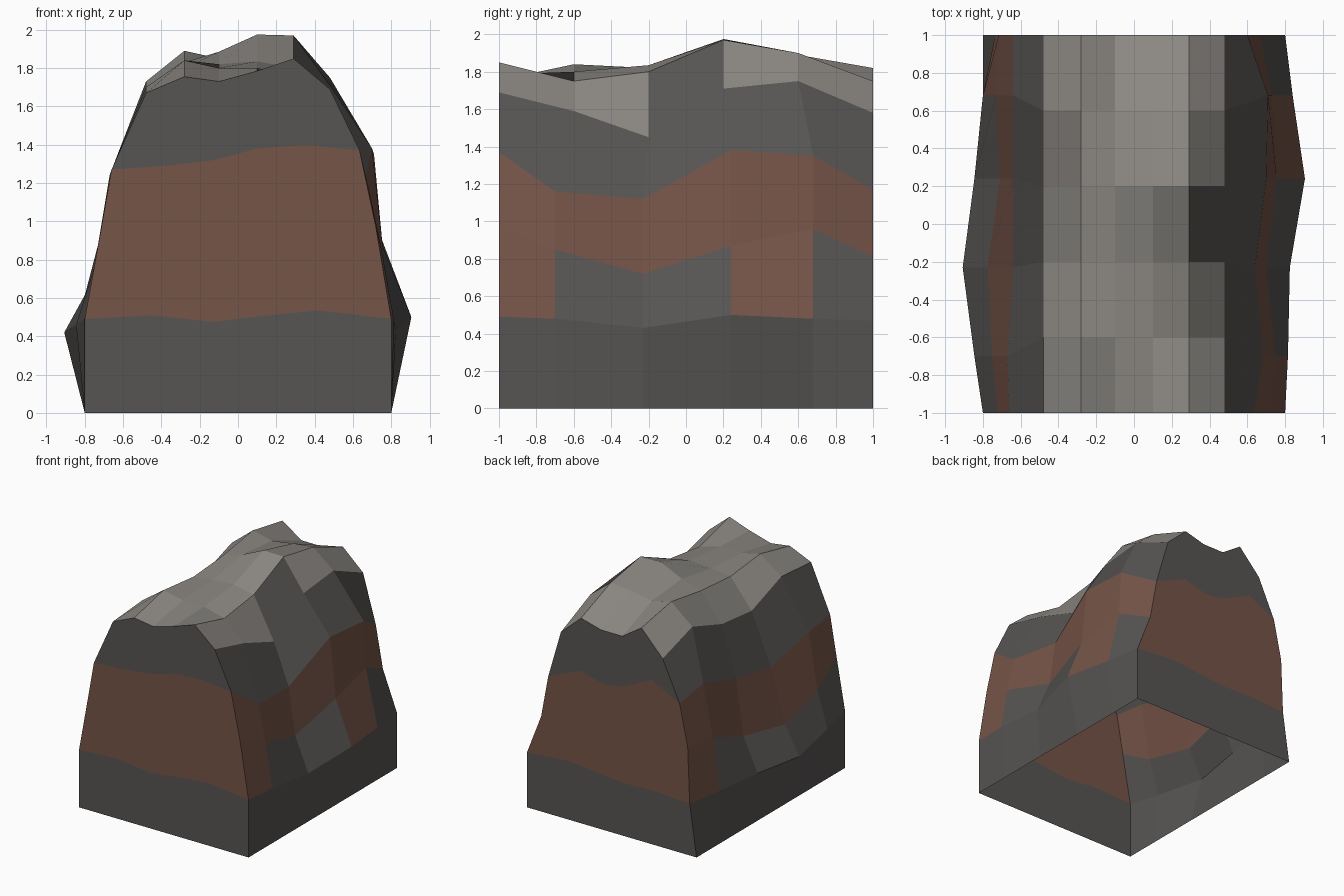
import bpy, bmesh

cube = bpy.data.objects.get("Cube")
if cube:
    bpy.data.objects.remove(cube, do_unlink=True)


def make_material(name, colour):
    material = bpy.data.materials.new(name)
    material.use_nodes = True
    material.diffuse_color = (*colour, 1)
    shader = next(n for n in material.node_tree.nodes if n.type == 'BSDF_PRINCIPLED')
    shader.inputs["Base Color"].default_value = (*colour, 1)
    shader.inputs["Roughness"].default_value = 0.9
    return material


materials = [
    make_material("dark_stone", (0.095, 0.09, 0.086)),
    make_material("red_brown_strata", (0.18, 0.089, 0.064)),
    make_material("pale_cap_stone", (0.26, 0.245, 0.225)),
]
DARK, BROWN, PALE = range(3)

# Summit height field, one row per depth station
top_x = [-.48, -.28, -.1, .1, .29, .48]
top_y = [-1, -.6, -.2, .2, .6, 1]
top_z = [
    [1.67, 1.755, 1.73, 1.785, 1.85, 1.69],
    [1.7, 1.84, 1.8, 1.8, 1.75, 1.59],
    [1.56, 1.8, 1.82, 1.835, 1.8, 1.45],
    [1.6, 1.83, 1.885, 1.975, 1.97, 1.71],
    [1.73, 1.89, 1.85, 1.88, 1.9, 1.75],
    [1.61, 1.82, 1.7, 1.7, 1.75, 1.58],
]
summit = [[(x, y, z) for x, z in zip(top_x, row)] for y, row in zip(top_y, top_z)]

# Side wall levels from foot to strata top: distance from the centre, then height
side_y = [-1, -.7, -.23, .24, .68, 1]
left_levels = [
    ([.8] * 6, [0] * 6),
    ([.8, .815, .825, .905, .84, .8], [.49, .48, .43, .5, .48, .47]),
    ([.72, .75, .7, .755, .73, .667], [.97, .85, .72, .87, .96, .81]),
    ([.635, .685, .64, .7, .71, .6], [1.37, 1.16, 1.12, 1.38, 1.35, 1.17]),
]
right_levels = [
    ([.8] * 6, [0] * 6),
    ([.8, .845, .907, .845, .8, .735], [.49, .46, .42, .44, .45, .44]),
    ([.72, .75, .775, .71, .73, .716], [.93, .76, .66, .72, .88, .92]),
    ([.66, .67, .64, .64, .64, .64], [1.27, 1.24, 1.11, 1.19, 1.32, 1.27]),
]


def side_wall(levels, sign, column):
    rows = [[(sign * x, y, z) for x, y, z in zip(xs, side_y, zs)] for xs, zs in levels]
    return rows + [[row[column] for row in summit]]


left_wall = side_wall(left_levels, 1, -1)
right_wall = side_wall(right_levels, -1, 0)


def end_wall(end, low, band):
    """Upright face whose outer corners are shared with both side walls."""
    y = top_y[end]
    rows = []
    for level in range(4):
        a, b = right_wall[level][end], left_wall[level][end]
        if level == 0:
            inner = [(a[0] + (b[0] - a[0]) * i / 5, y, 0) for i in range(1, 5)]
        elif level == 2:
            inner = [((p[0] + q[0]) / 2, y, (p[1] + q[1]) / 2) for p, q in zip(low, band)]
        else:
            inner = [(x, y, z) for x, z in (low if level == 1 else band)]
        rows.append([a] + inner + [b])
    return rows + [summit[end]]


front_wall = end_wall(0, [(-.45, .51), (-.13, .475), (.12, .505), (.42, .535)],
                      [(-.37, 1.29), (-.12, 1.32), (.1, 1.38), (.35, 1.4)])
back_wall = end_wall(-1, [(-.42, .46), (-.12, .45), (.12, .47), (.4, .5)],
                     [(-.38, 1.4), (-.1, 1.27), (.07, 1.24), (.3, 1.3)])

bm = bmesh.new()


def add_grid(rows, colour_rule):
    verts = [[bm.verts.new(p) for p in row] for row in rows]
    for r in range(len(rows) - 1):
        for c in range(len(rows[0]) - 1):
            face = bm.faces.new((verts[r][c], verts[r][c + 1],
                                 verts[r + 1][c + 1], verts[r + 1][c]))
            face.material_index = colour_rule(r, c)


def strata(low_cells):
    """Brown band, reaching down to the lower ledge in the chosen cells."""
    return lambda r, c: BROWN if r == 2 or (r == 1 and c in low_cells) else DARK


add_grid(summit, lambda r, c: DARK if (r, c) == (2, 4) else PALE)
add_grid(left_wall, strata((0, 3)))
add_grid(right_wall, strata((4,)))
add_grid(front_wall, strata(range(5)))
add_grid(back_wall, strata(range(5)))

# Weld the walls and summit into one shell, open underneath
bmesh.ops.remove_doubles(bm, verts=bm.verts[:], dist=0.001)
bmesh.ops.recalc_face_normals(bm, faces=bm.faces[:])
mesh = bpy.data.meshes.new("rock_block")
bm.to_mesh(mesh)
bm.free()
for material in materials:
    mesh.materials.append(material)
rock = bpy.data.objects.new("rock_block", mesh)
bpy.context.collection.objects.link(rock)
